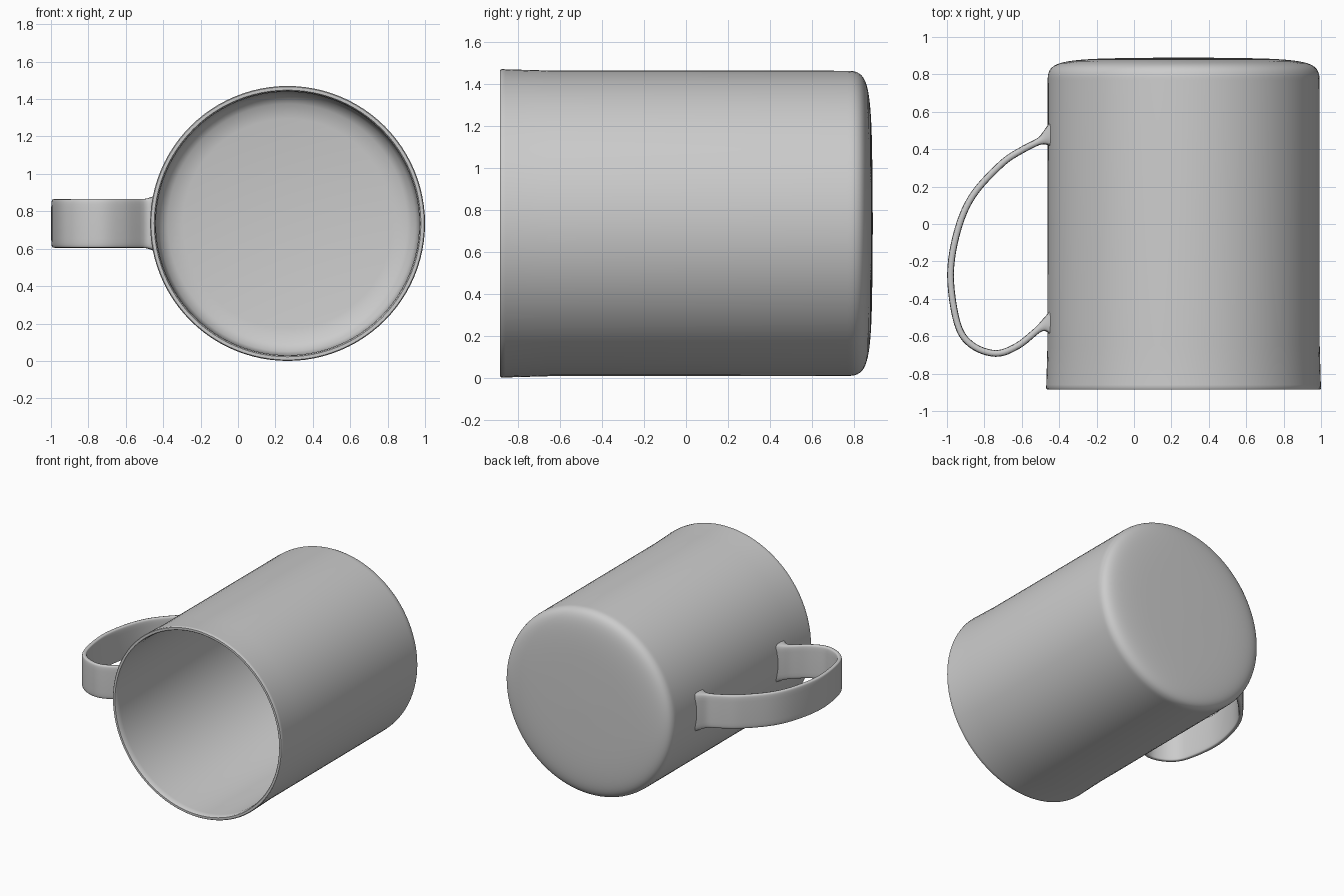
import bpy, bmesh, math
from mathutils import Vector, Matrix

if "Cube" in bpy.data.objects:
    bpy.data.objects.remove(bpy.data.objects["Cube"], do_unlink=True)

grey = bpy.data.materials.new("plain_grey")
grey.use_nodes = True
COLOUR = (0.6, 0.6, 0.6, 1)
grey.diffuse_color = COLOUR
grey.node_tree.nodes["Principled BSDF"].inputs["Base Color"].default_value = COLOUR

CX, CZ = 0.265, 0.735   # axis of the lying cup


def finish(name, bm, angle):
    bmesh.ops.recalc_face_normals(bm, faces=bm.faces)
    mesh = bpy.data.meshes.new(name)
    bm.to_mesh(mesh)
    bm.free()
    mesh.materials.append(grey)
    obj = bpy.data.objects.new(name, mesh)
    bpy.context.collection.objects.link(obj)
    bpy.ops.object.select_all(action='DESELECT')
    obj.select_set(True)
    bpy.context.view_layer.objects.active = obj
    bpy.ops.object.shade_smooth_by_angle(angle=math.radians(angle))
    return obj


def spline(points, steps):
    """Smooth curve through the points."""
    pts = [Vector(p) for p in points]
    pts = [2 * pts[0] - pts[1]] + pts + [2 * pts[-1] - pts[-2]]
    out = []
    for a, b, c, d in zip(pts, pts[1:], pts[2:], pts[3:]):
        for i in range(steps):
            t = i / steps
            out.append(0.5 * (2 * b + (c - a) * t + (2 * a - 5 * b + 4 * c - d) * t * t
                              + (3 * b - a - 3 * c + d) * t ** 3))
    return out + [pts[-2]]


# Cup body: one closed profile (radius, y) turned about the lying axis
base = spline([(0.727, 0.77), (0.723, 0.805), (0.704, 0.837), (0.66, 0.86),
               (0.58, 0.875), (0.45, 0.884), (0.25, 0.888), (0, 0.89)], 3)
outside = [Vector(p) for p in [(0.708, -0.879), (0.713, -0.885), (0.73, -0.885),
                               (0.735, -0.879), (0.734, -0.86), (0.728, -0.65)]]
inside = [Vector(p) for p in [(0, 0.84), (0.56, 0.83), (0.64, 0.815), (0.685, 0.78),
                              (0.7, 0.72), (0.704, -0.84)]]
profile = outside + base + inside
bm = bmesh.new()
verts = [bm.verts.new((CX + p.x, p.y, CZ)) for p in profile]
edges = [bm.edges.new((a, b)) for a, b in zip(verts, verts[1:] + verts[:1])
         if a.co.x > CX + 1e-5 or b.co.x > CX + 1e-5]
bmesh.ops.spin(bm, geom=verts + edges, cent=(CX, 0, CZ), axis=(0, 1, 0),
               angle=math.tau, steps=96, use_merge=False)
bmesh.ops.remove_doubles(bm, verts=bm.verts, dist=0.0003)
finish("cup_body", bm, 50)

# Handle: flat rounded strip swept along a loop, flared where it meets the wall
loop = spline([(-0.44, 0.475), (-0.49, 0.45), (-0.6, 0.395), (-0.71, 0.32), (-0.86, 0.155),
               (-0.942, -0.03), (-0.981, -0.27), (-0.945, -0.53), (-0.87, -0.645),
               (-0.74, -0.692), (-0.62, -0.65), (-0.5, -0.555), (-0.44, -0.53)], 6)
SIDES = 24
bm = bmesh.new()
rings = []
for i, p in enumerate(loop):
    tangent = (loop[min(i + 1, len(loop) - 1)] - loop[max(i - 1, 0)]).normalized()
    flare = max(0, min(1, (p.x + 0.52) / 0.08)) ** 2
    if flare > 0:
        tangent = tangent.lerp(Vector((math.copysign(1, tangent.x), 0)), flare).normalized()
    normal = Vector((-tangent.y, tangent.x))
    thick, wide = 0.018 + 0.06 * flare, 0.13 + 0.022 * flare
    ring = []
    for k in range(SIDES):
        a = math.tau * k / SIDES
        c, s = math.cos(a), math.sin(a)
        u = math.copysign(abs(c) ** 0.35, c) * thick
        w = math.copysign(abs(s) ** 0.35, s) * wide
        ring.append(bm.verts.new((p.x + normal.x * u, p.y + normal.y * u, CZ + w)))
    rings.append(ring)
for r, q in zip(rings, rings[1:]):
    for k in range(SIDES):
        n = (k + 1) % SIDES
        bm.faces.new((r[k], r[n], q[n], q[k]))
for ring in (rings[0], rings[-1]):
    bm.faces.new(ring)
finish("handle", bm, 60)
